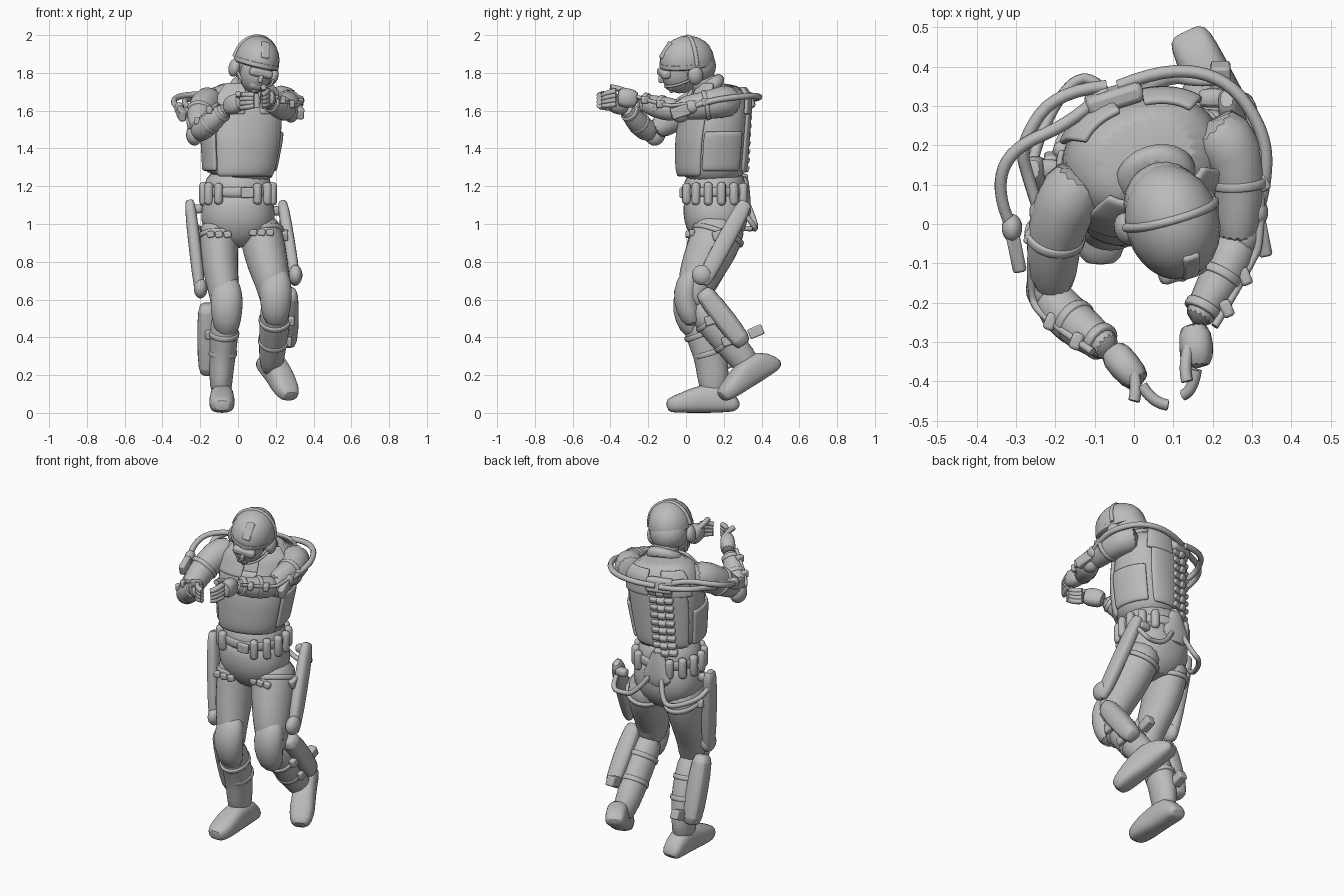
import bpy, bmesh, math
from mathutils import Matrix, Vector, Euler

old = bpy.data.objects.get("Cube")
if old:
    bpy.data.objects.remove(old, do_unlink=True)

grey = bpy.data.materials.new("plain_grey")
grey.use_nodes = True
grey.diffuse_color = (0.5, 0.5, 0.5, 1)
grey.node_tree.nodes["Principled BSDF"].inputs["Base Color"].default_value = grey.diffuse_color
NO_MOVE = Matrix.Identity(4)
TWIST = 0.3
SIDEWAYS = Vector((math.cos(TWIST), math.sin(TWIST), 0))
BACKWARD = Vector((-math.sin(TWIST), math.cos(TWIST), 0))


def finish(name, bm, place=NO_MOVE, subdivide=0, bevel=0):
    bmesh.ops.recalc_face_normals(bm, faces=bm.faces)
    mesh = bpy.data.meshes.new(name)
    bm.transform(place)
    bm.to_mesh(mesh)
    bm.free()
    mesh.materials.append(grey)
    mesh.shade_smooth()
    mesh.set_sharp_from_angle(angle=math.radians(45))
    part = bpy.data.objects.new(name, mesh)
    bpy.context.collection.objects.link(part)
    if bevel:
        mod = part.modifiers.new("bevel", "BEVEL")
        mod.width, mod.segments = bevel, 2
    if subdivide:
        part.modifiers.new("smooth", "SUBSURF").levels = subdivide
        part.modifiers["smooth"].render_levels = subdivide
    return part


def rounded(angle, power):
    c, s = math.cos(angle), math.sin(angle)
    return [math.copysign(abs(v) ** (2 / power), v) for v in (c, s)]


def sweep(name, path, ref=(1, 0, 0), power=2, sides=14, place=NO_MOVE):
    """Skin rings (x, y, z, radius along ref, other radius), widened to offset the smoothing."""
    bm = bmesh.new()
    rings = []
    grow = 1 + 6 / sides ** 2
    for i, (x, y, z, wide, deep) in enumerate(path):
        before, after = path[max(i - 1, 0)], path[min(i + 1, len(path) - 1)]
        along = (Vector(after[:3]) - Vector(before[:3])).normalized()
        side = Vector(ref)
        side = (side - along * side.dot(along)).normalized()
        other = along.cross(side)
        ring = []
        for k in range(sides):
            c, s = rounded(math.tau * k / sides, power)
            ring.append(bm.verts.new(Vector((x, y, z)) + (side * wide * c + other * deep * s) * grow))
        rings.append(ring)
    for low, high in zip(rings, rings[1:]):
        for k in range(sides):
            n = (k + 1) % sides
            bm.faces.new((low[k], low[n], high[n], high[k]))
    bm.faces.new(rings[0])
    bm.faces.new(rings[-1])
    return finish(name, bm, place, 1)


def ball(name, loc, size, place=NO_MOVE, floor=None):
    bm = bmesh.new()
    bmesh.ops.create_uvsphere(bm, u_segments=20, v_segments=12, radius=1)
    if floor is not None:
        everything = bm.verts[:] + bm.edges[:] + bm.faces[:]
        cut = bmesh.ops.bisect_plane(bm, geom=everything, plane_co=(0, 0, floor),
                                     plane_no=(0, 0, -1), clear_outer=True)
        bmesh.ops.contextual_create(bm, geom=[e for e in cut["geom_cut"] if isinstance(e, bmesh.types.BMEdge)])
    return finish(name, bm, place @ Matrix.LocRotScale(Vector(loc), None, Vector(size)))


def box(name, loc, size, turn=(0, 0, 0), place=NO_MOVE, bevel=0.008):
    bm = bmesh.new()
    bmesh.ops.create_cube(bm, size=1)
    return finish(name, bm, place @ Matrix.LocRotScale(Vector(loc), Euler(turn), Vector(size)), 0, bevel)


def tube(name, points, radius, place=NO_MOVE):
    curve = bpy.data.curves.new(name, "CURVE")
    curve.dimensions, curve.bevel_depth, curve.bevel_resolution = "3D", radius, 2
    curve.use_fill_caps = True
    line = curve.splines.new("NURBS")
    line.points.add(len(points) - 1)
    for knot, p in zip(line.points, points):
        knot.co = (*(place @ Vector(p)), 1)
    line.use_endpoint_u, line.order_u, line.resolution_u = True, 3, 5
    curve.materials.append(grey)
    bpy.context.collection.objects.link(bpy.data.objects.new(name, curve))


def rod(name, start, end, wide, deep, ref=(1, 0, 0)):
    a, b = Vector(start), Vector(end)
    shape = ((0, 0.5), (0.04, 0.9), (0.5, 1), (0.96, 0.9), (1, 0.5))
    sweep(name, [(*a.lerp(b, t), wide * s, deep * s) for t, s in shape], ref, 3, 10)


# Torso in a vest, with waist, pelvis and neck
VEST = [(0, .135, 1.23, .172, .16), (.01, .135, 1.3, .185, .172), (.02, .14, 1.45, .205, .175),
        (.025, .155, 1.58, .21, .167), (.03, .175, 1.68, .195, .145), (.035, .175, 1.75, .13, .1)]
sweep("vest", VEST, SIDEWAYS, 2.3, 24)
sweep("waist", [(0, .155, 1.08, .18, .165), (0, .155, 1.18, .178, .163), (0, .145, 1.3, .17, .16)], sides=20)
sweep("pelvis", [(0, .16, .87, .07, .09), (0, .16, .95, .17, .145), (0, .16, 1.02, .2, .172),
                 (0, .155, 1.1, .19, .17), (0, .15, 1.2, .17, .155)], power=2.2, sides=20)
sweep("neck", [(.05, .14, 1.68, .08, .08), (.07, .09, 1.75, .068, .07), (.09, .04, 1.83, .065, .07)])
sweep("collar", [(.05, .14, 1.7, .12, .1), (.06, .11, 1.745, .095, .09), (.06, .1, 1.765, .08, .08)], SIDEWAYS)


def on_vest(angle, z, lift):
    for a, b in zip(VEST, VEST[1:]):
        if z <= b[2]:
            break
    t = (z - a[2]) / (b[2] - a[2])
    x, y, _, wide, deep = [p + (q - p) * t for p, q in zip(a, b)]
    c, s = rounded(math.radians(angle), 2.3)
    return Vector((x, y, z)) + SIDEWAYS * (wide + lift) * c + BACKWARD * (deep + lift) * s


def panel(name, first, last, low, high, lift=0.006):
    bm = bmesh.new()
    cols, rows = 12, 8
    grid = [[bm.verts.new(on_vest(first + (last - first) * i / cols, low + (high - low) * j / rows, lift))
             for i in range(cols + 1)] for j in range(rows + 1)]
    for r, s in zip(grid, grid[1:]):
        for i in range(cols):
            bm.faces.new((r[i], r[i + 1], s[i + 1], s[i]))
    part = finish(name, bm)
    mod = part.modifiers.new("thickness", "SOLIDIFY")
    mod.thickness, mod.offset = 0.02, 0
    part.modifiers.new("smooth", "SUBSURF").render_levels = 1


panel("chest_plate", -145, -35, 1.25, 1.62)
panel("back_plate", 42, 138, 1.27, 1.68)
for label, angle in (("left", 0), ("right", 180)):
    panel(label + "_side_wrap", angle - 33, angle + 33, 1.28, 1.49, .003)
    for end, lean, top in (("front", -58, 1.745), ("back", 58, 1.725)):
        middle = lean if angle == 0 else 180 - lean
        panel(label + "_" + end + "_strap", middle - 24, middle + 24, 1.58, top, .01)

# Belt with pouches
sweep("belt", [(0, .155, z, .182, .173) for z in (1.14, 1.15, 1.19, 1.2)], sides=24)
for k in range(16):
    a = math.tau * (k + 0.5) / 16
    if abs(abs(math.sin(a)) - 1) > 0.03:
        tall = .1 + .025 * abs(math.cos(a))
        box("belt_pouch", (.186 * math.cos(a), .153 + .18 * math.sin(a), 1.16), (.045, .045, tall),
            (0, 0, a), bevel=.018)
box("buckle", (.05, -.022, 1.165), (.07, .025, .055))

# Head, helmet and headset
HEAD = Matrix.Translation((.1, -.004, 1.858)) @ Euler((.13, .2, TWIST)).to_matrix().to_4x4()
ball("face", (0, -.03, -.05), (.084, .108, .115), HEAD)
box("jaw", (0, -.075, -.11), (.085, .085, .065), place=HEAD, bevel=.025)
box("nose", (0, -.138, -.075), (.022, .03, .04), place=HEAD)
ball("helmet", (0, .01, .003), (.119, .148, .135), HEAD, -.05)
ball("helmet_back", (0, .05, -.03), (.106, .114, .105), HEAD, -.7)
sweep("helmet_rim", [(0, .008, z, w, w + .028) for z, w in ((-.025, .11), (-.02, .12), (.01, .12), (.014, .11))],
      sides=24, place=HEAD)
tube("helmet_band", [(.119 * math.cos(a), .03, .134 * math.sin(a)) for a in [math.pi * k / 8 for k in range(9)]],
     .012, HEAD)
box("helmet_mount", (0, -.1, .075), (.045, .025, .1), (-.65, 0, 0), HEAD)
box("goggles", (0, -.12, -.045), (.125, .05, .045), place=HEAD, bevel=.015)
for side in (-1, 1):
    ball("ear_cup", (side * .108, .02, -.055), (.03, .042, .05), HEAD)
    tube("chin_strap", [(side * .1, 0, -.06), (side * .075, -.04, -.12), (0, -.09, -.15)], .008, HEAD)
tube("microphone", [(.11, 0, -.07), (.09, -.09, -.11), (.03, -.13, -.11)], .007, HEAD)

# Arms, elbow pads, gloves and braces
ARMS = {
    "right": ([(-.12, .14, 1.66, .085, .085), (-.185, .04, 1.635, .086, .08), (-.21, -.07, 1.555, .072, .068),
               (-.205, -.18, 1.488, .06, .058)],
              [(-.215, -.165, 1.483, .05, .05), (-.195, -.215, 1.495, .063, .06), (-.13, -.27, 1.55, .058, .058),
               (-.05, -.325, 1.62, .04, .038)],
              [(-.06, -.315, 1.61, .044, .04), (-.025, -.36, 1.635, .053, .042), (.02, -.41, 1.65, .048, .035)],
              (.085, -.46, 1.655)),
    "left": ([(.18, .26, 1.66, .085, .085), (.262, .19, 1.645, .085, .082), (.27, .06, 1.62, .069, .062),
              (.262, -.06, 1.61, .06, .056)],
             [(.265, -.03, 1.605, .05, .05), (.252, -.08, 1.605, .064, .058), (.21, -.16, 1.62, .06, .054),
              (.15, -.26, 1.655, .042, .038)],
             [(.15, -.25, 1.655, .044, .038), (.16, -.31, 1.67, .054, .045), (.158, -.37, 1.67, .048, .04)],
             (.125, -.435, 1.655)),
}
for label, (upper, fore, palm, tip) in ARMS.items():
    out = 1 if label == "left" else -1
    sweep(label + "_upper_arm", upper, (0, 0, 1))
    sweep(label + "_forearm", fore, (0, 0, 1))
    sweep(label + "_glove", palm, (0, 0, 1), 2.5)
    ball(label + "_elbow_pad", Vector(fore[0][:3]) + Vector((out * .015, 0, -.01)), (.045, .055, .058))
    knuckle = Vector(palm[-1][:3])
    for k in range(4):
        drop = Vector((0, 0, .034 - .023 * k))
        bend = Vector((out * .012, -.015, 0))
        tube(label + "_finger", [knuckle + drop, knuckle.lerp(Vector(tip), .6) + drop + bend,
                                 Vector(tip) + drop * .8], .0145)
    base = Vector(palm[1][:3])
    tube(label + "_thumb", [base + Vector((-out * .02, 0, .03)), base + Vector((-out * .035, -.05, .05)),
                            base + Vector((-out * .025, -.09, .055))], .015)
    for part, spot in ((upper, .65), (fore, .3), (fore, .75)):
        a, b = (part[1], part[2]) if part is upper else (part[1], part[3])
        middle = [p + (q - p) * spot for p, q in zip(a, b)]
        step = (Vector(b[:3]) - Vector(a[:3])).normalized() * .012
        ring = [(*(Vector(middle[:3]) + step * s), middle[3] + .006, middle[4] + .006) for s in (-1, -.9, .9, 1)]
        sweep(label + "_arm_strap", ring, (0, 0, 1))
        box(label + "_arm_clip", Vector(middle[:3]) + Vector((out * .06, 0, .015)), (.03, .045, .04), (0, 0, out * .4))
    outer = Vector((out * .055, 0, .02))
    tube(label + "_arm_brace", [Vector(p[:3]) + outer for p in upper[1:] + fore[1:]], .01)

# Legs, knee pads and boots
FOOT = [(0, .19, .022, .04, .018), (0, .175, .04, .055, .04), (0, .1, .08, .06, .08), (0, 0, .075, .062, .075),
        (0, -.08, .058, .069, .058), (0, -.15, .044, .062, .044), (0, -.19, .037, .04, .03)]
LEGS = {
    "right": ([(-.095, .17, 1.03, .1, .135), (-.1, .15, .93, .106, .138), (-.1, .1, .77, .095, .118),
               (-.065, .03, .6, .077, .08), (-.065, .04, .5, .07, .07)],
              [(-.065, .03, .56, .07, .07), (-.075, .08, .42, .077, .088), (-.082, .125, .32, .073, .085),
               (-.09, .145, .2, .062, .087), (-.09, .15, .08, .056, .07)],
              Matrix.Translation((-.085, .085, 0)),
              (-.06, -.01, .56)),
    "left": ([(.095, .19, 1.03, .1, .135), (.125, .17, .94, .118, .138), (.155, .1, .79, .11, .127),
              (.195, .035, .65, .087, .09), (.195, .06, .55, .074, .074)],
             [(.195, .045, .6, .074, .074), (.195, .13, .49, .081, .088), (.187, .22, .38, .076, .08),
              (.177, .3, .29, .066, .077), (.18, .36, .21, .056, .06)],
             Matrix.Translation((.2, .35, .14)) @ Euler((.5, 0, .45)).to_matrix().to_4x4(),
             (.2, -.005, .61)),
}
for label, (thigh, shin, foot, knee) in LEGS.items():
    out = 1 if label == "left" else -1
    sweep(label + "_thigh", thigh)
    sweep(label + "_shin", shin)
    sweep(label + "_boot", FOOT, power=2.8, place=foot)
    sweep(label + "_knee_pad", [(knee[0], knee[1] + y, knee[2] + z, w, d) for y, z, w, d in (
        (.06, .17, .03, .02), (.035, .12, .077, .06), (0, .03, .088, .07), (.015, -.07, .078, .065),
        (.05, -.15, .055, .045))])
    for limb, spot in ((thigh, 1), (shin, 1), (shin, 2)):
        x, y, z, wide, deep = limb[spot]
        step = (Vector(limb[spot + 1][:3]) - Vector(limb[spot - 1][:3])).normalized() * .014
        centre = Vector((x, y, z))
        sweep(label + "_leg_strap", [(*(centre + step * s), wide + .005, deep + .005) for s in (-1, -.9, .9, 1)])
        box(label + "_leg_clip", centre + Vector((out * (wide + .005), 0, 0)), (.035, .06, .05), (.3, 0, 0))
    x, y, z, wide, deep = thigh[1]
    for k in range(3):
        box(label + "_strap_buckle", (x + .045 * (k - 1), y - deep, z + .015), (.04, .03, .035), (0, .2 * out, 0))

# Powered leg frame
for label, hip, joint, ankle in (("right", (-.257, .14, 1.13), (-.198, .07, .61), (-.16, .18, .2)),
                                 ("left", (.235, .32, 1.12), (.305, .085, .68), (.265, .31, .36))):
    out = 1 if label == "left" else -1
    hub = Vector(joint) + Vector((0, 0, .05))
    rod(label + "_thigh_rod", hip, joint, .033, .048)
    ball(label + "_knee_hub", hub, (.036, .054, .054))
    rod(label + "_shin_plate", Vector(joint) - Vector((out * .035, 0, .03)), ankle, .055, .058)
    box(label + "_ankle_module", Vector(ankle) + Vector((-out * .045, .06, .07)), (.05, .08, .055), (.4, 0, 0))
    rod(label + "_hip_link", Vector(hip) - Vector((out * .07, 0, .05)), Vector(hip) - Vector((0, 0, .05)),
        .025, .025, (0, 0, 1))
    tube(label + "_hip_cable", [(out * .04 - .03, .33, 1.1), (out * .09 - .01, .375, .99), (out * .17, .36, .97),
                                Vector(hip) + Vector((0, .05, -.14)), Vector(hip) - Vector((0, 0, .08))], .014)

# Spine column on the back
for k in range(9):
    spot = on_vest(96, 1.25 + .045 * k, .01)
    box("vertebra", spot, (.13, .04, .03), (-.25, 0, TWIST), bevel=.008)
    box("vertebra_ridge", spot + BACKWARD * .01, (.045, .045, .036), (-.35, 0, TWIST), bevel=.01)
box("spine_hub", on_vest(96, 1.655, .018), (.15, .05, .085), (.2, 0, TWIST), bevel=.015)
sweep("spine_base", [(-.03, .315, 1.04, .03, .02), (-.03, .32, 1.09, .11, .025), (-.03, .315, 1.15, .06, .025),
                     (-.035, .305, 1.27, .04, .025)])

# Shoulder cables
CABLES = {
    "left": [(-.04, .35, 1.66), (.08, .4, 1.67), (.24, .37, 1.68), (.33, .24, 1.67), (.34, .12, 1.65), (.315, .03, 1.62)],
    "right": [(-.07, .34, 1.66), (-.15, .26, 1.69), (-.32, .19, 1.68), (-.35, .07, 1.64), (-.31, -.01, 1.61)],
    "right_inner": [(-.07, .35, 1.66), (-.2, .34, 1.67), (-.29, .2, 1.66), (-.27, .12, 1.62), (-.24, .03, 1.6)],
}
for label, points in CABLES.items():
    tube(label + "_shoulder_cable", points, .016)
    ball(label + "_cable_socket", points[-1], (.026, .036, .035))
    box(label + "_cable_bracket", Vector(points[-1]) + Vector((.01, -.06, -.025)), (.035, .1, .06), (.3, 0, .2))
